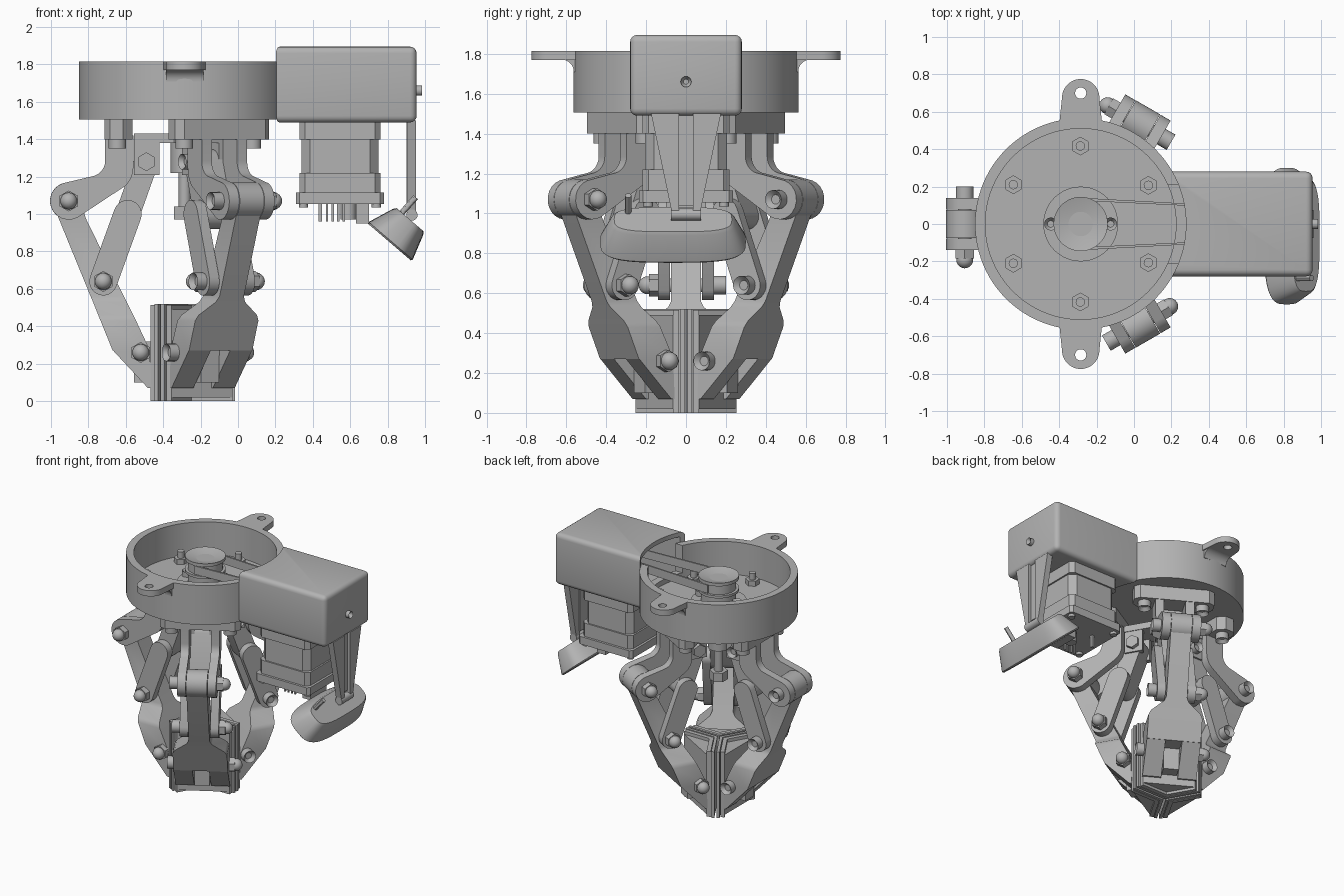
import bpy, bmesh, math
from mathutils import Matrix, Vector

if "Cube" in bpy.data.objects:
    bpy.data.objects.remove(bpy.data.objects["Cube"])

grey = bpy.data.materials.new("plain grey")
grey.use_nodes = True
COLOUR = (0.45, 0.45, 0.45, 1)
grey.diffuse_color = COLOUR
grey.node_tree.nodes["Principled BSDF"].inputs["Base Color"].default_value = COLOUR

CX = -0.285                               # main axis of the gripper
HUB = Matrix.Translation((CX, 0, 0))
WORLD = Matrix.Identity(4)
made = []


def finish(name, bm, place=WORLD):
    bmesh.ops.recalc_face_normals(bm, faces=bm.faces)
    mesh = bpy.data.meshes.new(name)
    bm.to_mesh(mesh)
    bm.free()
    mesh.materials.append(grey)
    ob = bpy.data.objects.new(name, mesh)
    ob.matrix_world = place
    bpy.context.collection.objects.link(ob)
    made.append(ob)
    return ob


def loft(name, rings, place=WORLD):
    bm = bmesh.new()
    loops = [[bm.verts.new(p) for p in ring] for ring in rings]
    for a, b in zip(loops, loops[1:]):
        for i in range(len(a)):
            j = (i + 1) % len(a)
            bm.faces.new((a[i], a[j], b[j], b[i]))
    bm.faces.new(loops[0])
    bm.faces.new(loops[-1])
    return finish(name, bm, place)


def prism(name, pts, axis, lo, hi, place=WORLD):
    def put(p, d):
        return {"x": (d, p[0], p[1]), "y": (p[0], d, p[1]), "z": (p[0], p[1], d)}[axis]
    return loft(name, [[put(p, d) for p in pts] for d in (lo, hi)], place)


def box(name, lo, hi, place=WORLD, bevel=0):
    bm = bmesh.new()
    bmesh.ops.create_cube(bm, size=1)
    for v in bm.verts:
        v.co = [l + (h - l) * (c + 0.5) for l, h, c in zip(lo, hi, v.co)]
    if bevel:
        bmesh.ops.bevel(bm, geom=bm.edges[:], offset=bevel, segments=4, profile=0.5, affect="EDGES")
    return finish(name, bm, place)


def rod(name, p, q, r, place=WORLD, sides=32, socket=0, r2=None):
    p, q = Vector(p), Vector(q)
    axis = q - p
    bm = bmesh.new()
    turn = axis.to_track_quat("Z", "Y").to_matrix().to_4x4()
    bmesh.ops.create_cone(bm, cap_ends=True, segments=sides, radius1=r, radius2=r if r2 is None else r2,
                          depth=axis.length, matrix=Matrix.Translation((p + q) / 2) @ turn)
    if socket:                            # sunken drive in the far cap
        bm.normal_update()
        cap = max(bm.faces, key=lambda f: f.normal.dot(axis))
        bmesh.ops.inset_region(bm, faces=[cap], thickness=r - socket)
        for v in cap.verts:
            v.co -= axis.normalized() * 0.025
    return finish(name, bm, place)


def ball(name, centre, r, place=WORLD):
    bm = bmesh.new()
    bmesh.ops.create_uvsphere(bm, u_segments=20, v_segments=12, radius=r, matrix=Matrix.Translation(centre))
    return finish(name, bm, place)


def cut(ob, cutter):
    mod = ob.modifiers.new("cut", "BOOLEAN")
    mod.operation, mod.solver, mod.object = "DIFFERENCE", "EXACT", cutter
    bpy.context.view_layer.update()
    new = bpy.data.meshes.new_from_object(ob.evaluated_get(bpy.context.evaluated_depsgraph_get()))
    ob.modifiers.clear()
    ob.data = new
    made.remove(cutter)
    bpy.data.objects.remove(cutter)


def arc(c, r, a, b, n=12):
    return [(c[0] + r * math.cos(math.radians(a + (b - a) * i / n)),
             c[1] + r * math.sin(math.radians(a + (b - a) * i / n))) for i in range(n + 1)]


def capsule(p, q, r):
    a = math.degrees(math.atan2(q[1] - p[1], q[0] - p[0]))
    return arc(q, r, a - 90, a + 90) + arc(p, r, a + 90, a + 270)


# Round housing, open at the top, with a belt opening
housing = rod("housing", (0, 0, 1.505), (0, 0, 1.815), 0.565, HUB, 96)
cut(housing, rod("cutter", (0, 0, 1.56), (0, 0, 2), 0.51, HUB, 96))
cut(housing, box("cutter", (0.1, -0.21, 1.6), (0.4, 0.21, 2)))

# Mounting ears with rounded undersides
for s, side in ((-1, "front"), (1, "back")):
    outline = arc((0, s * 0.675), 0.1, 0, s * 180, 24) + [(-0.115, s * 0.53), (0.115, s * 0.53)]
    ear = prism(side + "_ear", outline, "z", 1.77, 1.815, HUB)
    cut(ear, rod("cutter", (0, s * 0.7, 1.7), (0, s * 0.7, 1.9), 0.03, HUB))
    curve = [(s * y, z) for y, z in arc((0.625, 1.71), 0.062, 180, 90, 8)]
    prism(side + "_ear_fillet", curve + [(s * 0.54, 1.772), (s * 0.54, 1.71)], "x", -0.1, 0.1, HUB)

# Pulleys, belt and lead screw
rod("hub_disc", (0, 0, 1.55), (0, 0, 1.59), 0.2, HUB, 48)
rod("pulley_core", (0, 0, 1.59), (0, 0, 1.77), 0.125, HUB, 48)
rod("pulley_lower_flange", (0, 0, 1.67), (0, 0, 1.69), 0.145, HUB, 48)
rod("pulley_top_flange", (0, 0, 1.765), (0, 0, 1.79), 0.145, HUB, 48, socket=0.045)
rod("motor_pulley", (0.545, 0, 1.47), (0.545, 0, 1.79), 0.09)
for s in (-1, 1):
    prism("belt_run", [(CX, s * 0.14), (0.545, s * 0.095), (0.545, s * 0.085), (CX, s * 0.125)], "z", 1.695, 1.76)
    rod("hub_screw", (s * 0.16, 0, 1.59), (s * 0.16, 0, 1.63), 0.035, HUB, 16, 0.018)
rod("lead_screw", (0, 0, 1.0), (0, 0, 1.52), 0.032, HUB)
rod("lead_screw_nut", (0, 0, 0.97), (0, 0, 1.04), 0.065, HUB, 6)
rod("carriage_hub", (0, 0, 1.22), (0, 0, 1.43), 0.075, HUB)

# Motor cover, hollow and fitted against the housing
cover = box("motor_cover", (0.02, -0.28, 1.49), (0.955, 0.28, 1.895), bevel=0.035)
cut(cover, box("cutter", (-0.2, -0.245, 1.53), (0.915, 0.245, 1.86)))
cut(cover, rod("cutter", (0, 0, 1.3), (0, 0, 2), 0.563, HUB, 96))
rod("cover_screw", (0.94, 0, 1.66), (0.985, 0, 1.66), 0.027, sides=16, socket=0.013)


# Motor with stepped corners and connector pins
def chamfered(w, c):
    return [(0.545 + x, y) for x, y in ((w, w - c), (w - c, w), (c - w, w), (-w, w - c),
                                      (-w, c - w), (c - w, -w), (w - c, -w), (w, c - w))]


prism("motor_body", chamfered(0.205, 0.045), "z", 1.1, 1.5)
prism("motor_upper_cap", chamfered(0.217, 0.03), "z", 1.4, 1.5)
prism("motor_lower_cap", chamfered(0.217, 0.03), "z", 1.11, 1.22)
prism("driver_board", chamfered(0.235, 0.02), "z", 1.055, 1.115)
for i in range(4):
    x = 0.47 + i * 0.03
    box("pin", (x, -0.1, 0.96), (x + 0.012, -0.088, 1.06))
box("side_pin", (0.43, 0.05, 0.96), (0.45, 0.07, 1.06))
rod("capacitor", (0.59, 0, 0.97), (0.59, 0, 1.06), 0.042)
box("connector", (0.63, -0.1, 0.95), (0.7, 0.1, 1.06))
for x in (0.35, 0.74):
    for y in (-0.19, 0.19):
        rod("board_screw", (x, y, 1.06), (x, y, 1.035), 0.025, sides=16)

# Tapered strap holding the camera pod
for s in (-1, 1):
    prism("strap_leg", [(s * 0.035, 1.5), (s * 0.175, 1.5), (s * 0.07, 1.0), (s * 0.035, 1.0)], "x", 0.905, 0.952)
box("strap_web", (0.9, -0.036, 1.04), (0.93, 0.036, 1.5))
rod("strap_hinge", (0.93, -0.075, 0.995), (0.93, 0.075, 0.995), 0.03)


# Camera pod, a tilted rounded frustum
def pod_ring(f, wide, deep):
    cx, cz = 0.81 + 0.11 * f, 0.85 + 0.12 * f
    ring = []
    for i in range(48):
        c, s = math.cos(i * math.pi / 24), math.sin(i * math.pi / 24)
        u = deep * math.copysign(abs(c) ** 0.6, c)
        ring.append((cx + 0.76 * u, -0.065 + wide * math.copysign(abs(s) ** 0.6, s), cz - 0.65 * u))
    return ring


loft("camera_pod", [pod_ring(0, 0.355, 0.15), pod_ring(0.06, 0.365, 0.155),
                    pod_ring(0.9, 0.31, 0.107), pod_ring(1, 0.295, 0.095)])
rod("pod_lever", (0.87, -0.29, 1.0), (0.95, -0.29, 1.09), 0.016, sides=12)


# Cross bolt with a socket head on one side and a domed nut on the other
def cross_bolt(name, r, z, t, place):
    rod(name + "_shank", (r, -t - 0.01, z), (r, t + 0.01, z), 0.035, place, 20)
    rod(name + "_head", (r, -t, z), (r, -t - 0.06, z), 0.047, place, 24, 0.024)
    rod(name + "_nut", (r, t, z), (r, t + 0.045, z), 0.056, place, 6)
    ball(name + "_dome", (r, t + 0.052, z), 0.045, place)


def section(z, inner, outer, t0, t1):
    return [(inner, t0, z), (outer, t0, z), (outer, t1, z), (inner, t1, z)]


# Offset corner points of a pad face that lies along the sector edge
def v_face(o, length):
    tip = (o / math.sin(math.pi / 3), 0)
    end = (0.5 * length + 0.866 * o, 0.866 * length - 0.5 * o)
    return tip, end


for label, angle in (("right", 180), ("front", -60), ("back", 60)):
    F = HUB @ Matrix.Rotation(math.radians(angle), 4, "Z")
    n = label + "_finger_"
    pivot, knee, slide = (0.62, 1.07), (0.435, 0.64), (0.205, 1.28)

    # Flange and bent bracket arms under the housing
    base = [(0.28, -0.24), (0.33, -0.29), (0.40, -0.29), (0.43, -0.25),
            (0.43, 0.25), (0.40, 0.29), (0.33, 0.29), (0.28, 0.24)]
    prism(n + "flange", base, "z", 1.4, 1.51, F)
    arm = ([(0.275, 1.42), (0.275, 1.25)] + arc((0.40, 1.245), 0.125, 180, 242, 6)
           + arc(pivot, 0.1, -117, 72) + arc((0.51, 1.285), 0.085, 250, 180, 6) + [(0.425, 1.42)])
    for s in (-1, 1):
        prism(n + "bracket_arm", arm, "y", s * 0.078, s * 0.14, F)
        rod(n + "flange_bolt", (0.36, s * 0.21, 1.41), (0.36, s * 0.21, 1.35), 0.047, F, 24, 0.024)
        rod(n + "flange_nut", (0.36, s * 0.21, 1.55), (0.36, s * 0.21, 1.6), 0.05, F, 6)
        rod(n + "flange_bolt_end", (0.36, s * 0.21, 1.55), (0.36, s * 0.21, 1.65), 0.025, F, 16)
    cross_bolt(n + "pivot_bolt", *pivot, 0.14, F)

    # Main link: narrow stem flaring into a forked lower part
    rod(n + "link_eye", (pivot[0], -0.075, pivot[1]), (pivot[0], 0.075, pivot[1]), 0.1, F, 40)
    loft(n + "link", [section(z, a, b, -t, t) for z, a, b, t in (
        (1.09, 0.56, 0.715, 0.075), (0.98, 0.53, 0.675, 0.075), (0.56, 0.325, 0.503, 0.075),
        (0.53, 0.31, 0.49, 0.09), (0.46, 0.275, 0.462, 0.18), (0.43, 0.26, 0.45, 0.195), (0.27, 0.185, 0.385, 0.195))], F)
    for s in (-1, 1):
        loft(n + "prong", [section(0.275, 0.187, 0.387, s * 0.06, s * 0.195),
                           section(0.07, 0.178, 0.197, s * 0.06, s * 0.195)], F)
        # Forked half of the push rod and the carriage lugs
        prism(n + "push_fork", capsule(knee, (0.305, 1.0), 0.075), "y", s * 0.08, s * 0.14, F)
        box(n + "carriage_lug", (0.135, s * 0.075 - 0.02, 1.21), (0.27, s * 0.075 + 0.02, 1.39), F)
    prism(n + "push_rod", capsule((0.31, 0.985), slide, 0.065), "y", -0.082, 0.082, F)
    box(n + "carriage_arm", (0, -0.1, 1.38), (0.27, 0.1, 1.43), F)
    cross_bolt(n + "knee_bolt", *knee, 0.14, F)
    rod(n + "slide_bolt", (0.205, 0.09, 1.28), (0.205, -0.135, 1.28), 0.042, F, 24, 0.022)
    rod(n + "slide_nut", (0.205, 0.09, 1.28), (0.205, 0.125, 1.28), 0.05, F, 6)

    # Wedge shaped fingertip with a thin gripping skin
    (t1, e1), (t2, e2), (t3, e3) = v_face(0.008, 0.27), v_face(0.03, 0.27), v_face(0.034, 0.255)
    skin = [t1, e1, e2, t2, (e2[0], -e2[1]), (e1[0], -e1[1])]
    prism(n + "grip_skin", skin, "z", 0, 0.52, F)
    (t4, e4) = v_face(0.065, 0.255)
    ribs = [t3, e3, e4, t4, (e4[0], -e4[1]), (e3[0], -e3[1])]
    prism(n + "grip_plate", ribs, "z", 0, 0.515, F)
    prism(n + "grip_core", [t4, e4, (e4[0], -e4[1])], "z", 0.02, 0.49, F)
    box(n + "grip_lug", (0.12, -0.055, 0.1), (0.27, 0.055, 0.32), F)
    cross_bolt(n + "tip_bolt", 0.235, 0.26, 0.19, F)

# Smooth round surfaces while keeping hard edges
bpy.ops.object.select_all(action="DESELECT")
for ob in made:
    ob.select_set(True)
bpy.context.view_layer.objects.active = made[0]
bpy.ops.object.shade_smooth_by_angle(angle=math.radians(30))
